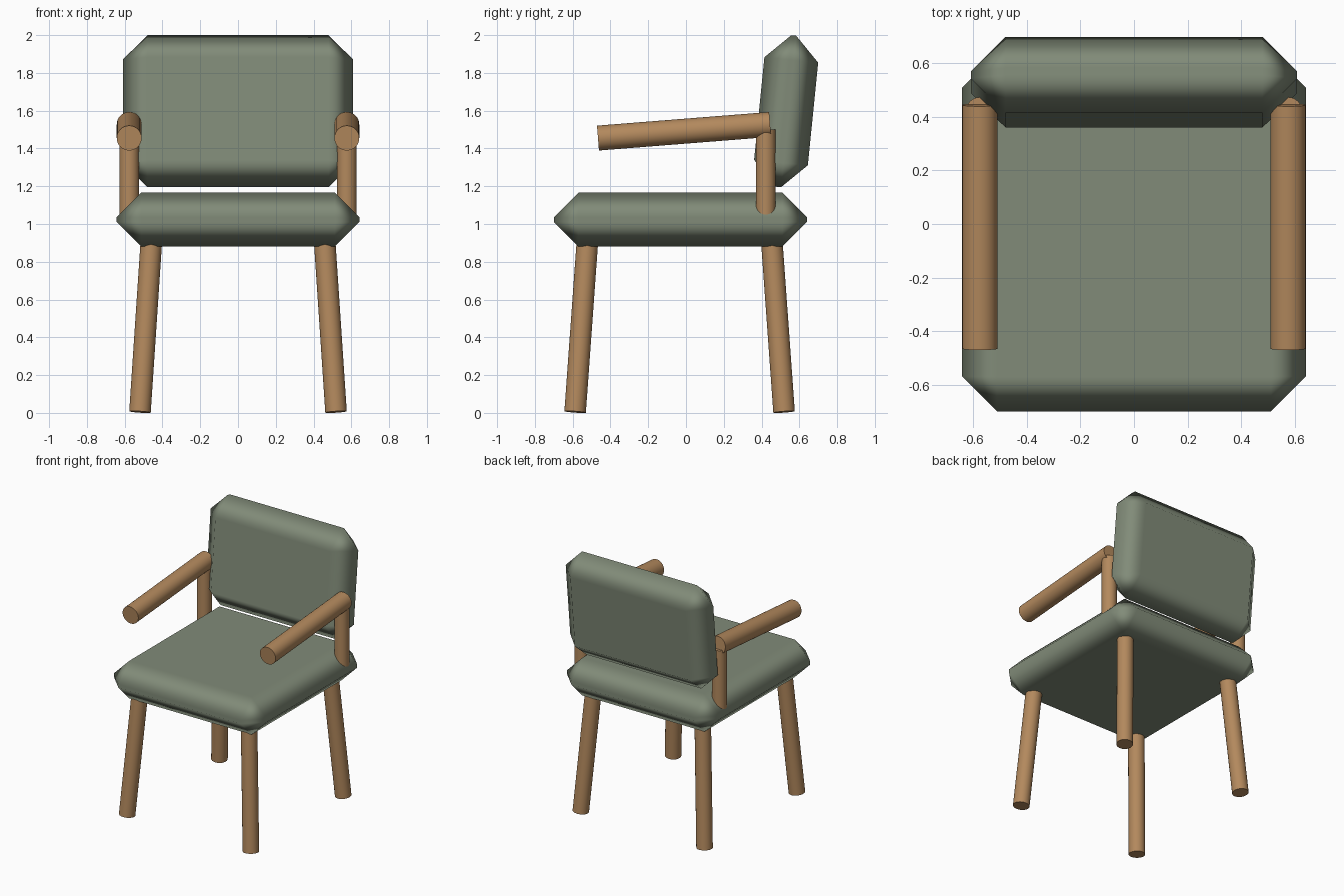
import bpy, math
from mathutils import Vector

if "Cube" in bpy.data.objects:
    bpy.data.objects.remove(bpy.data.objects["Cube"])


def material(name, color):
    m = bpy.data.materials.new(name)
    m.diffuse_color = color
    m.use_nodes = True
    m.node_tree.nodes["Principled BSDF"].inputs["Base Color"].default_value = m.diffuse_color
    return m


fabric = material("green_fabric", (0.22, 0.26, 0.19, 1))
wood = material("light_wood", (0.45, 0.25, 0.11, 1))


def cushion(name, size, loc, tilt=0.0, bevel=0.13):
    """Box with wide chamfered edges, shaded soft."""
    bpy.ops.mesh.primitive_cube_add(size=1, location=loc, rotation=(tilt, 0, 0))
    ob = bpy.context.object
    ob.name = name
    ob.scale = size
    bpy.ops.object.transform_apply(location=False, rotation=False, scale=True)
    bpy.ops.object.shade_smooth()
    b = ob.modifiers.new("chamfer", 'BEVEL')
    b.width = bevel
    b.segments = 1
    b.limit_method = 'NONE'
    b.harden_normals = True
    ob.data.materials.append(fabric)


def rod(name, a, b, radius):
    """Straight round rod from point a to point b."""
    a, b = Vector(a), Vector(b)
    d = b - a
    bpy.ops.mesh.primitive_cylinder_add(vertices=32, radius=radius, depth=d.length,
                                        location=(a + b) / 2)
    ob = bpy.context.object
    ob.name = name
    ob.rotation_euler = d.to_track_quat('Z', 'Y').to_euler()
    bpy.ops.object.shade_smooth_by_angle(angle=math.radians(35))
    ob.data.materials.append(wood)


# Upholstery
cushion("seat", (1.285, 1.34, 0.285), (0, -0.03, 1.023))
cushion("backrest", (1.22, 0.286, 0.806), (0, 0.53, 1.597), tilt=-0.1)

for s, side in ((-1, "left"), (1, "right")):
    # Splayed legs, ending inside the seat
    rod(f"front_leg_{side}", (s * 0.519, -0.587, 0.005), (s * 0.456, -0.519, 0.95), 0.057)
    rod(f"rear_leg_{side}", (s * 0.519, 0.519, 0.005), (s * 0.456, 0.451, 0.95), 0.057)
    # Armrest post and sloping armrest
    rod(f"arm_post_{side}", (s * 0.576, 0.422, 1.0), (s * 0.576, 0.422, 1.5), 0.052)
    rod(f"armrest_{side}", (s * 0.576, -0.466, 1.455), (s * 0.576, 0.445, 1.527), 0.066)
